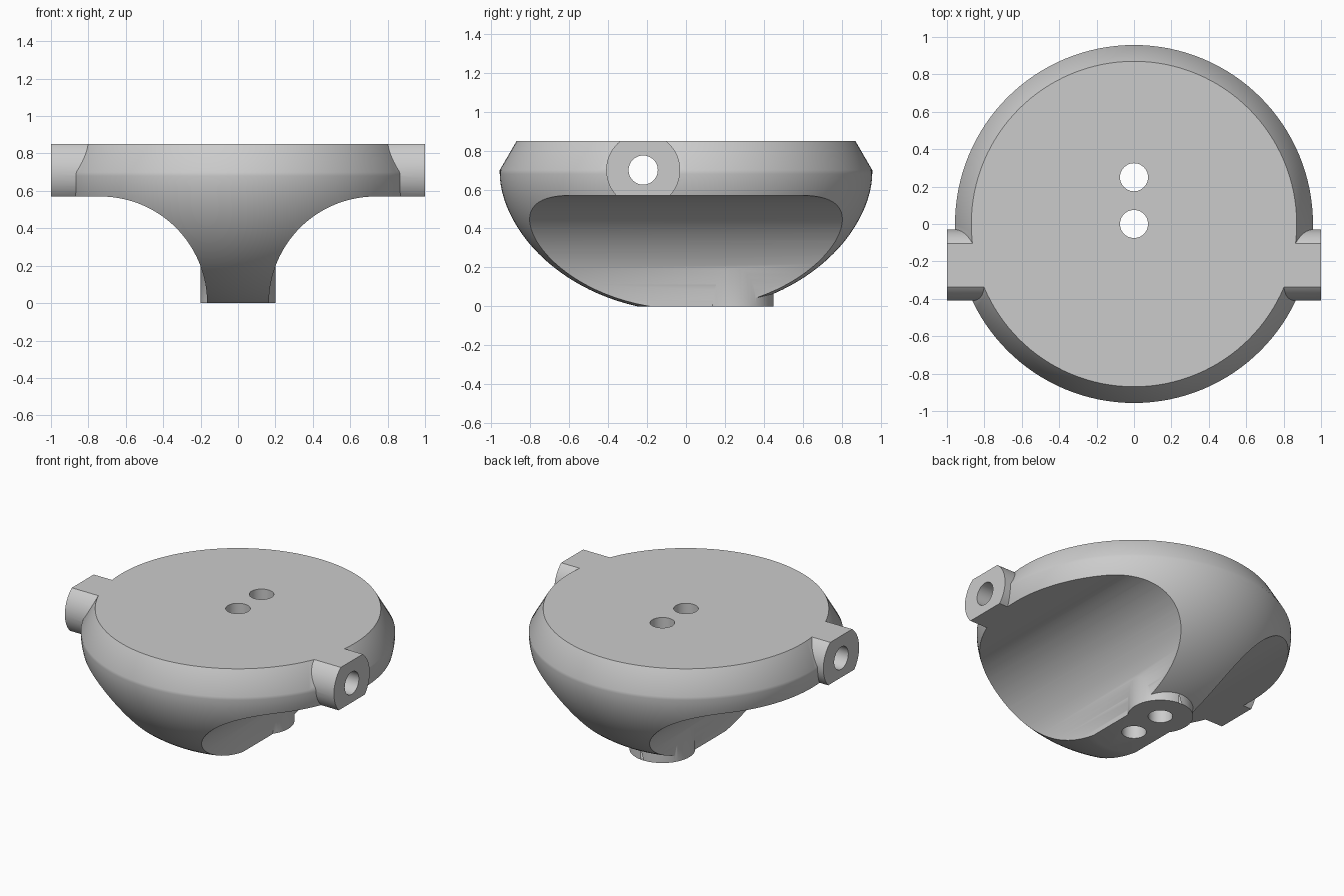
import bpy, bmesh, math
from mathutils import Matrix, Vector

default = bpy.data.objects.get("Cube")
if default:
    bpy.data.objects.remove(default, do_unlink=True)

TOP = 0.85            # flat top face
RIM_R = 0.957         # widest radius
LUG_Y, LUG_Z = -0.22, 0.70
POST_Y = 0.25
HOLE_R = 0.075
ARCH_R, ARCH_X = 0.57, 0.735

grey = bpy.data.materials.new("plain_grey")
grey.use_nodes = True
colour = (0.6, 0.6, 0.6, 1)
grey.diffuse_color = colour
grey.node_tree.nodes["Principled BSDF"].inputs["Base Color"].default_value = colour


def finish(name, bm):
    bmesh.ops.recalc_face_normals(bm, faces=bm.faces)
    mesh = bpy.data.meshes.new(name)
    bm.to_mesh(mesh)
    bm.free()
    mesh.materials.append(grey)
    obj = bpy.data.objects.new(name, mesh)
    bpy.context.collection.objects.link(obj)
    return obj


def cylinder(name, radius, length, centre, axis="Z", sides=64):
    bm = bmesh.new()
    turn = Matrix.Rotation(math.pi / 2, 4, "Y") if axis == "X" else Matrix()
    bmesh.ops.create_cone(bm, cap_ends=True, segments=sides, radius1=radius,
                          radius2=radius, depth=length,
                          matrix=Matrix.Translation(centre) @ turn)
    return finish(name, bm)


def box(name, size, centre):
    bm = bmesh.new()
    bmesh.ops.create_cube(bm, size=1, matrix=Matrix.Translation(centre)
                          @ Matrix.Diagonal((*size, 1)))
    return finish(name, bm)


def lathe(name, profile, sides=128):
    bm = bmesh.new()
    rings = []
    for r, z in profile:
        rings.append([bm.verts.new((r * math.cos(a), r * math.sin(a), z))
                      for a in (math.tau * i / sides for i in range(sides))])
    for low, high in zip(rings, rings[1:]):
        for i in range(sides):
            j = (i + 1) % sides
            bm.faces.new((low[i], low[j], high[j], high[i]))
    bm.faces.new(rings[0])
    bm.faces.new(rings[-1])
    return finish(name, bm)


def prism_y(name, outline, half):
    bm = bmesh.new()
    face = bm.faces.new([bm.verts.new((x, -half, z)) for x, z in outline])
    out = bmesh.ops.extrude_face_region(bm, geom=[face])
    verts = [v for v in out["geom"] if isinstance(v, bmesh.types.BMVert)]
    bmesh.ops.translate(bm, vec=Vector((0, 2 * half, 0)), verts=verts)
    return finish(name, bm)


def combine(target, tool, operation):
    mod = target.modifiers.new(tool.name, "BOOLEAN")
    mod.operation = operation
    mod.solver = "EXACT"
    mod.object = tool
    bpy.context.view_layer.objects.active = target
    bpy.ops.object.modifier_apply(modifier=mod.name)
    bpy.data.objects.remove(tool, do_unlink=True)


# Rounded bowl with a tapered rim, overlong at both ends for trimming
def bowl_radius(z):
    return RIM_R * math.sqrt(1 - ((0.68 - z) / 0.707) ** 1.8)


profile = [(0.25, -0.05)]
profile += [(bowl_radius(0.68 * (i / 28) ** 1.2), 0.68 * (i / 28) ** 1.2)
            for i in range(28)]
profile += [(RIM_R, 0.68), (RIM_R, 0.70), (0.87, TOP), (0.812, 0.95)]
body = lathe("bowl_body", profile)

# Side lugs
for side, label in ((1, "left"), (-1, "right")):
    lug = cylinder(label + "_lug", 0.19, 0.4, (side * 0.8, LUG_Y, LUG_Z), "X")
    combine(body, lug, "UNION")

# Arched hollows below each side
for side in (1, -1):
    arc = [(ARCH_X - ARCH_R * math.cos(a), ARCH_R * math.sin(a))
           for a in (math.pi / 2 * i / 32 for i in range(33))]
    outline = [(ARCH_X - ARCH_R, -0.3)] + arc + [(1.5, ARCH_R), (1.5, -0.3)]
    hollow = prism_y("arch_cutter", [(side * x, z) for x, z in outline], 1.5)
    combine(body, hollow, "DIFFERENCE")

# Round foot under the stem
combine(body, cylinder("foot", 0.2, 0.35, (0, POST_Y, 0.075)), "UNION")

# Flat top and bottom
combine(body, box("top_trim", (3, 3, 1), (0, 0, TOP + 0.5)), "DIFFERENCE")
combine(body, box("bottom_trim", (3, 3, 1), (0, 0, -0.5)), "DIFFERENCE")

# Bolt holes and the cross hole through both lugs
for y in (0, POST_Y):
    combine(body, cylinder("bolt_hole", HOLE_R, 3, (0, y, 0.4), sides=48), "DIFFERENCE")
combine(body, cylinder("cross_hole", HOLE_R, 3, (0, LUG_Y, LUG_Z), "X", 48), "DIFFERENCE")

bpy.ops.object.select_all(action="DESELECT")
body.select_set(True)
bpy.context.view_layer.objects.active = body
bpy.ops.object.shade_smooth_by_angle(angle=math.radians(32))
